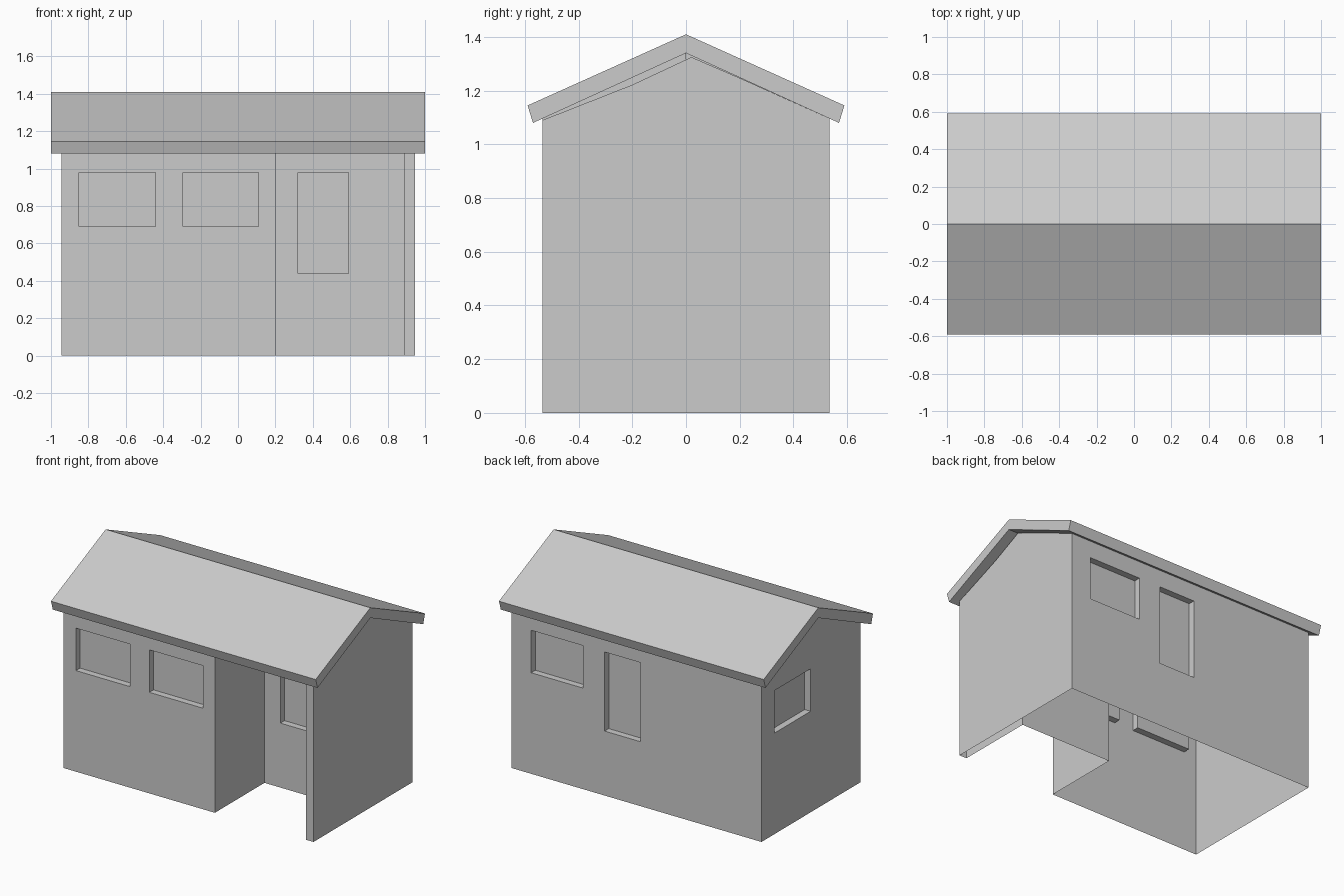
import bpy, bmesh
from mathutils import Vector

if "Cube" in bpy.data.objects:
    bpy.data.objects.remove(bpy.data.objects["Cube"])

X, Y = 0.945, 0.535          # wall half sizes
EAVE, RIDGE = 1.096, 1.34    # wall heights under the roof
DEPTH = 0.045                # window recess depth
LOW, TALL, TOP = 0.69, 0.44, 0.98


def finish(bm, name):
    bmesh.ops.remove_doubles(bm, verts=bm.verts, dist=0.0001)
    mesh = bpy.data.meshes.new(name)
    bm.to_mesh(mesh)
    bm.free()
    obj = bpy.data.objects.new(name, mesh)
    bpy.context.collection.objects.link(obj)
    return obj


def height_at(profile, s):
    for (s0, z0), (s1, z1) in zip(profile, profile[1:]):
        if s <= s1 + 1e-6:
            return z0 + (z1 - z0) * (s - s0) / (s1 - s0)
    return profile[-1][1]


def wall(bm, a, b, profile, windows=()):
    """Thin wall from a to b, outside on its right; windows are (s0, s1, sill)."""
    a, b = Vector((*a, 0)), Vector((*b, 0))
    d = (b - a).normalized()
    inward = Vector((-d.y, d.x, 0)) * DEPTH

    def p(s, z, inset=False):
        return a + d * s + Vector((0, 0, z)) + (inward if inset else Vector())

    def face(*pts):
        bm.faces.new([bm.verts.new(q) for q in pts])

    stops = sorted({s for s, _ in profile} | {s for w in windows for s in w[:2]})
    for s0, s1 in zip(stops, stops[1:]):
        t0, t1 = height_at(profile, s0), height_at(profile, s1)
        win = [w for w in windows if w[0] <= s0 + 1e-6 and s1 <= w[1] + 1e-6]
        if not win:
            face(p(s0, 0), p(s1, 0), p(s1, t1), p(s0, t0))
            continue
        z = win[0][2]
        face(p(s0, 0), p(s1, 0), p(s1, z), p(s0, z))
        face(p(s0, TOP), p(s1, TOP), p(s1, t1), p(s0, t0))
        # recessed pane and its four reveals
        rim = [(s0, z), (s1, z), (s1, TOP), (s0, TOP)]
        face(*[p(*q, True) for q in rim])
        for q, r in zip(rim, rim[1:] + rim[:1]):
            face(p(*q), p(*r), p(*r, True), p(*q, True))


# walls: open shell around the footprint with the porch recess
bm = bmesh.new()
wall(bm, (-X, -Y), (0.2, -Y), [(0, EAVE), (X + 0.2, EAVE)],
     [(0.095, 0.505, LOW), (0.65, 1.055, LOW)])
wall(bm, (0.2, -Y), (0.2, 0), [(0, EAVE), (Y, RIDGE)])
wall(bm, (0.2, 0), (0.89, 0), [(0, RIDGE), (0.69, RIDGE)], [(0.12, 0.39, TALL)])
wall(bm, (0.89, 0), (0.89, -Y), [(0, RIDGE), (Y, EAVE)])
wall(bm, (0.89, -Y), (X, -Y), [(0, EAVE), (X - 0.89, EAVE)])
wall(bm, (X, -Y), (X, Y), [(0, 1.09), (0.335, 1.222), (Y + 0.02, 1.325),
                           (Y + 0.21, 1.243), (2 * Y, EAVE)])
wall(bm, (X, Y), (-X, Y), [(0, EAVE), (2 * X, EAVE)],
     [(0.15, 0.54, LOW), (0.705, 0.975, TALL)])
wall(bm, (-X, Y), (-X, -Y), [(0, EAVE), (Y, RIDGE), (2 * Y, EAVE)],
     [(0.14, 0.53, LOW)])
finish(bm, "walls")

# roof: gable profile swept along x
bm = bmesh.new()
section = [(-0.59, 1.145), (-0.57, 1.08), (0, RIDGE), (0.57, 1.08), (0.59, 1.145), (0, 1.41)]
left, right = [[bm.verts.new((x, y, z)) for y, z in section] for x in (-1, 1)]
for i in range(6):
    j = (i + 1) % 6
    bm.faces.new((left[i], left[j], right[j], right[i]))
for ring in (left, right):
    bm.faces.new([ring[k] for k in (0, 1, 2, 5)])
    bm.faces.new([ring[k] for k in (5, 2, 3, 4)])
bmesh.ops.recalc_face_normals(bm, faces=bm.faces)
finish(bm, "roof")
